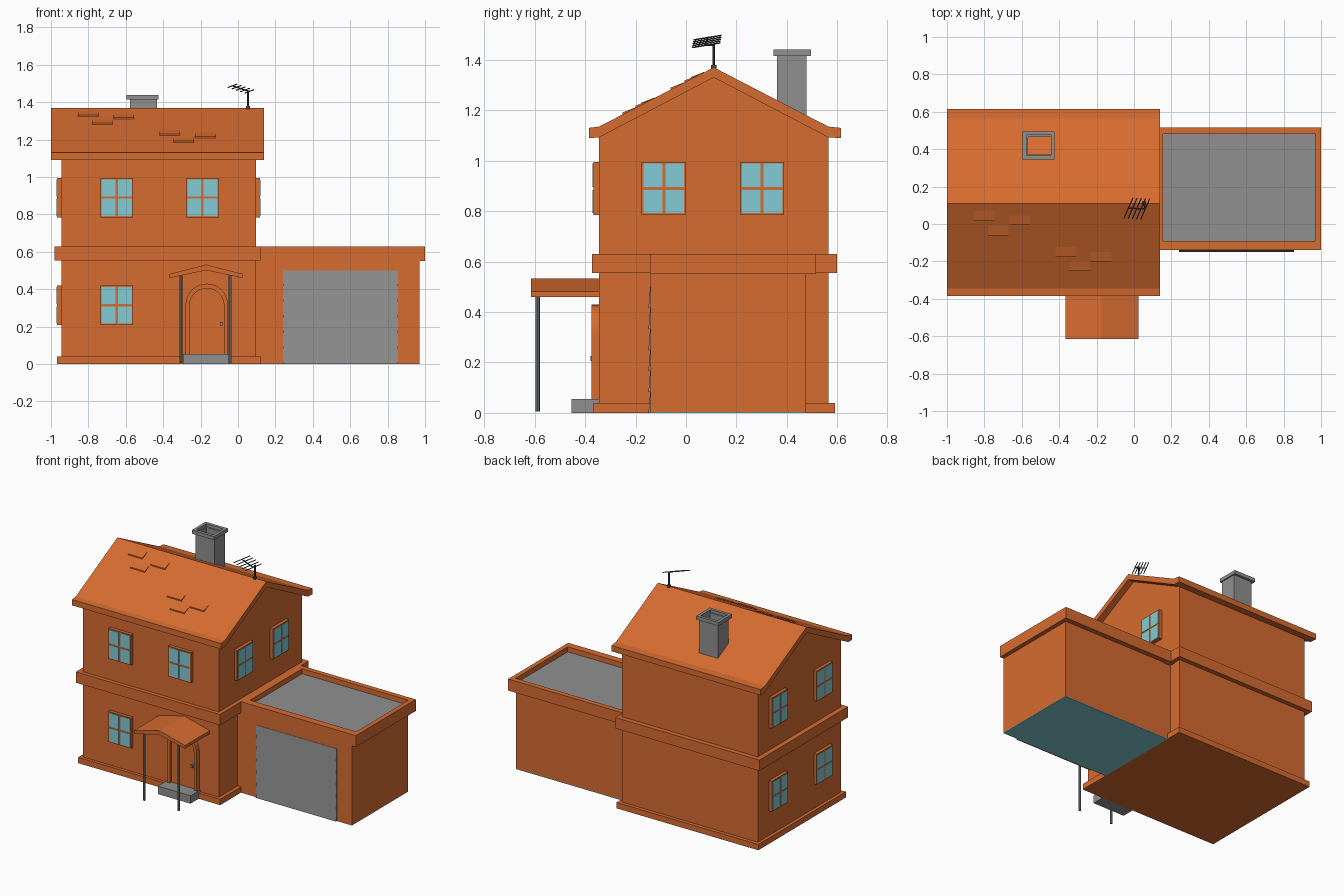
import bpy, bmesh, math
from mathutils import Vector

if "Cube" in bpy.data.objects:
    bpy.data.objects.remove(bpy.data.objects["Cube"])


def material(name, rgb):
    m = bpy.data.materials.new(name)
    m.diffuse_color = (*rgb, 1)
    m.use_nodes = True
    m.node_tree.nodes["Principled BSDF"].inputs["Base Color"].default_value = m.diffuse_color
    return m


ORANGE = material("orange", (0.68, 0.15, 0.03))
GREY = material("grey", (0.28, 0.28, 0.28))
GLASS = material("pale_blue_glass", (0.23, 0.60, 0.66))
DARK = material("dark_metal", (0.06, 0.065, 0.07))
STEEL = material("steel_grey", (0.22, 0.24, 0.26))


def finish(name, bm, mat):
    bmesh.ops.recalc_face_normals(bm, faces=bm.faces)
    me = bpy.data.meshes.new(name)
    bm.to_mesh(me)
    bm.free()
    me.materials.append(mat)
    ob = bpy.data.objects.new(name, me)
    bpy.context.collection.objects.link(ob)
    return ob


def boxes(name, mat, *ranges):
    """One object made of boxes, each (x0, x1, y0, y1, z0, z1)."""
    bm = bmesh.new()
    for x0, x1, y0, y1, z0, z1 in ranges:
        vs = bmesh.ops.create_cube(bm, size=1)["verts"]
        for v in vs:
            v.co = ((x0 + x1) / 2 + v.co.x * (x1 - x0),
                    (y0 + y1) / 2 + v.co.y * (y1 - y0),
                    (z0 + z1) / 2 + v.co.z * (z1 - z0))
    return finish(name, bm, mat)


def prism(name, mat, axis, profile, a, b):
    """Extrude a (y,z) profile along x, or an (x,z) profile along y."""
    bm = bmesh.new()
    place = (lambda p: (a, *p)) if axis == "x" else (lambda p: (p[0], a, p[1]))
    face = bm.faces.new([bm.verts.new(place(p)) for p in profile])
    new = bmesh.ops.extrude_face_region(bm, geom=[face])["geom"]
    shift = Vector((b - a, 0, 0)) if axis == "x" else Vector((0, b - a, 0))
    bmesh.ops.translate(bm, vec=shift, verts=[g for g in new if isinstance(g, bmesh.types.BMVert)])
    return finish(name, bm, mat)


def rods(name, mat, radius, *ends):
    bm = bmesh.new()
    for p, q in ends:
        p, q = Vector(p), Vector(q)
        vs = bmesh.ops.create_cone(bm, cap_ends=True, segments=8, radius1=radius,
                                   radius2=radius, depth=(q - p).length)["verts"]
        turn = (q - p).to_track_quat("Z", "Y")
        for v in vs:
            v.co = turn @ v.co + (p + q) / 2
    return finish(name, bm, mat)


def rim(x0, x1, y0, y1, z0, z1, l, r, f, b):
    """Four boxes forming a hollow rectangle with given wall widths."""
    return [(x0, x0 + l, y0, y1, z0, z1), (x1 - r, x1, y0, y1, z0, z1),
            (x0 + l, x1 - r, y0, y0 + f, z0, z1), (x0 + l, x1 - r, y1 - b, y1, z0, z1)]


# House body with gables, skirting and middle band
prism("house_body", ORANGE, "x",
      [(-0.345, 0), (0.565, 0), (0.565, 1.11), (0.11, 1.35), (-0.345, 1.11)], -0.945, 0.095)
boxes("skirting", ORANGE, (-0.967, 0.12, -0.366, 0.59, 0, 0.04))
boxes("middle_band", ORANGE, (-0.98, 0.122, -0.372, 0.598, 0.555, 0.63))

# Roof slab with flat eaves
prism("roof", ORANGE, "x",
      [(-0.385, 1.09), (-0.385, 1.13), (-0.345, 1.135), (0.11, 1.37), (0.565, 1.135), (0.615, 1.13),
       (0.615, 1.09), (0.565, 1.092), (0.11, 1.33), (-0.345, 1.092)], -1.0, 0.14)

# Raised tiles on the front slope: left edge and middle y
SLOPE = (1.37 - 1.135) / 0.455
for i, (x, y) in enumerate([(-0.855, 0.045), (-0.78, -0.035), (-0.665, 0.02),
                            (-0.42, -0.15), (-0.345, -0.225), (-0.23, -0.175)]):
    z = 1.37 - (0.11 - y) * SLOPE
    d, h = 0.026, 0.026 * SLOPE
    prism(f"roof_tile_{i}", ORANGE, "x",
          [(y - d, z - h - 0.005), (y - d, z - h + 0.008), (y + d, z + h + 0.002), (y + d, z + h - 0.005)],
          x, x + 0.11)

# Chimney, open at the top
boxes("chimney_stack", GREY, *rim(-0.578, -0.433, 0.36, 0.478, 1.14, 1.42, .012, .012, .012, .012))
boxes("chimney_cap", GREY, *rim(-0.595, -0.425, 0.346, 0.495, 1.415, 1.44, .02, .02, .02, .02))


# Windows: frame box on the wall with four glass panes
def window(name, side, c, z):
    hw, hh, gap, edge = 0.0875, 0.105, 0.006, 0.007

    def put(a0, a1, z0, z1, d0, d1):
        if side == "front":
            return (a0, a1, -0.345 - d1, -0.345 - d0, z0, z1)
        if side == "right":
            return (0.095 + d0, 0.095 + d1, a0, a1, z0, z1)
        return (-0.945 - d1, -0.945 - d0, a0, a1, z0, z1)

    boxes(name + "_frame", ORANGE, put(c - hw, c + hw, z - hh, z + hh, -0.01, 0.022))
    spans = [(-1, 0), (0, 1)]
    panes = []
    for s in (-1, 1):
        for t in (-1, 1):
            a = sorted((c + s * gap, c + s * (hw - edge)))
            b = sorted((z + t * gap, z + t * (hh - edge)))
            panes.append(put(*a, *b, 0.020, 0.025))
    boxes(name + "_panes", GLASS, *panes)


for i, (side, c, z) in enumerate([
        ("front", -0.648, 0.89), ("front", -0.19, 0.89), ("front", -0.648, 0.315),
        ("right", -0.088, 0.89), ("right", 0.302, 0.89),
        ("left", 0.355, 0.89), ("left", -0.135, 0.89),
        ("left", 0.355, 0.315), ("left", -0.135, 0.315)]):
    window(f"{side}_window_{i}", side, c, z)


# Arched door and its surround
def arch(hw, top, z0=0.03, cx=-0.167, n=14):
    pts = [(cx + hw * math.cos(math.pi * i / n), top - hw + hw * math.sin(math.pi * i / n))
           for i in range(n + 1)]
    return [(cx + hw, z0)] + pts + [(cx - hw, z0)]


prism("door_surround", ORANGE, "y", arch(0.113, 0.43) + arch(0.092, 0.405)[::-1], -0.375, -0.34)
prism("door", ORANGE, "y", arch(0.093, 0.406), -0.358, -0.34)
boxes("door_handle", STEEL, (-0.097, -0.083, -0.378, -0.356, 0.205, 0.225))
boxes("door_step", GREY, (-0.295, -0.045, -0.455, -0.345, 0, 0.055))

# Porch canopy and posts
prism("porch_canopy", ORANGE, "y",
      [(-0.365, 0.46), (-0.365, 0.482), (-0.17, 0.532), (0.025, 0.482), (0.025, 0.46), (-0.17, 0.502)],
      -0.615, -0.34)
rods("porch_posts", STEEL, 0.0085, *[((x, -0.588, 0.005), (x, -0.588, 0.478)) for x in (-0.305, -0.042)])

# Garage with overhanging parapet, flat grey roof and pale floor
boxes("garage_body", ORANGE, (0.09, 0.97, -0.14, 0.475, 0.004, 0.58))
boxes("garage_floor", GLASS, (0.095, 0.97, -0.14, 0.475, 0, 0.004))
boxes("garage_parapet", ORANGE, *rim(0.09, 1.0, -0.14, 0.515, 0.55, 0.63, 0.065, 0.032, 0.05, 0.035))
boxes("garage_roof", GREY, (0.15, 0.972, -0.095, 0.485, 0.57, 0.595))

# Garage door of tilted slats
N, TOP = 6, 0.50
teeth = [(-0.135, 0)]
for i in range(N):
    teeth += [(-0.149, i * TOP / N), (-0.142, (i + 1) * TOP / N)]
prism("garage_door", GREY, "x", teeth + [(-0.135, TOP)], 0.24, 0.855)

# Roof aerial: mast, boom and cross rods
rods("aerial_mast", DARK, 0.005, ((0.053, 0.11, 1.36), (0.053, 0.11, 1.462)))
boxes("aerial_foot", DARK, (0.043, 0.063, 0.10, 0.12, 1.36, 1.38))
A, B = Vector((-0.03, 0.085, 1.488)), Vector((0.06, 0.08, 1.458))
arm = Vector((0.024, 0.055, 0.009))
rods("aerial_boom", DARK, 0.004, (A, B), (B, (0.053, 0.11, 1.458)))
rods("aerial_rods", DARK, 0.003, *[(A.lerp(B, i / 4) - arm, A.lerp(B, i / 4) + arm) for i in range(5)])
